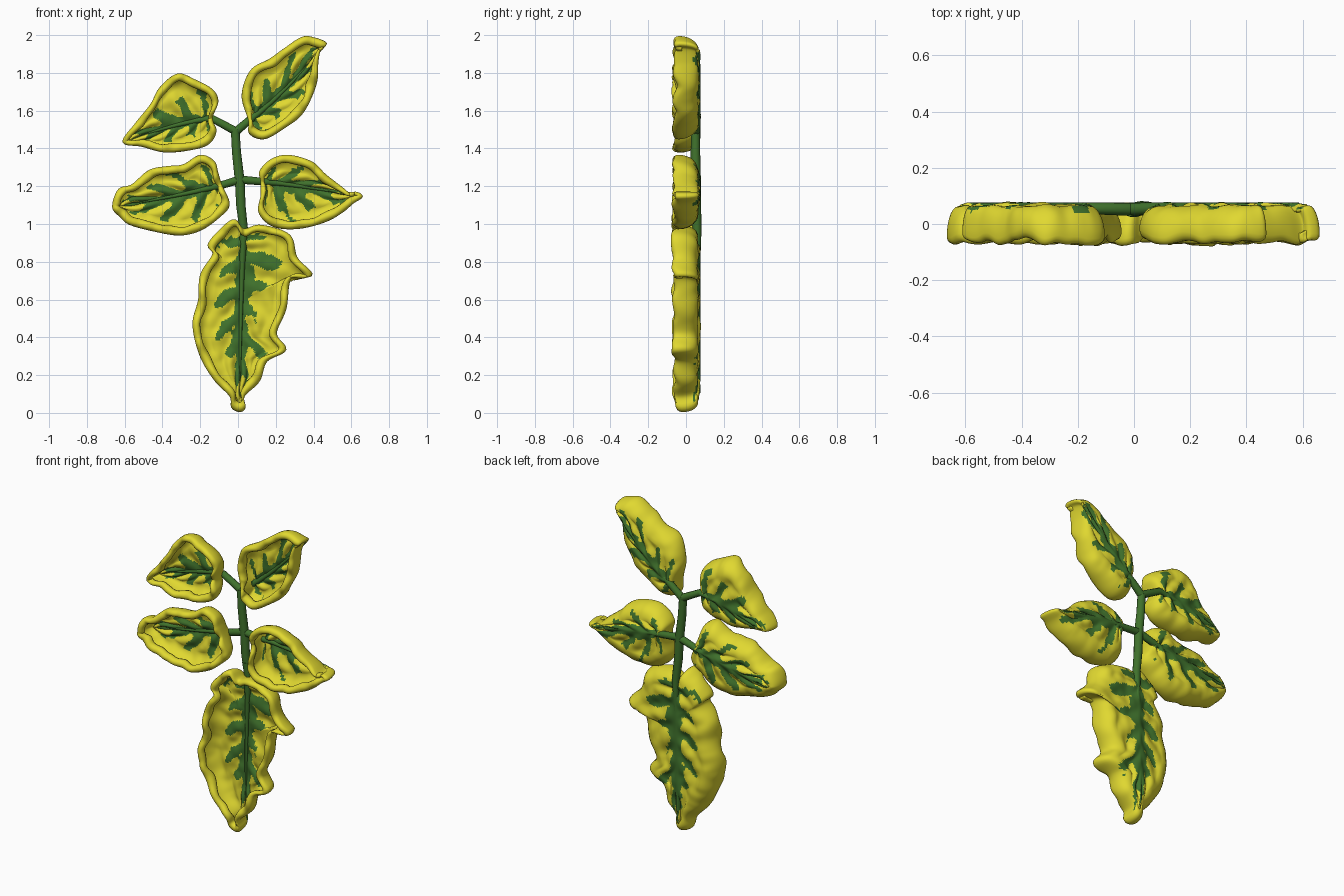
import bpy, bmesh, math
from mathutils import Vector, noise

cube = bpy.data.objects.get("Cube")
if cube:
    bpy.data.objects.remove(cube, do_unlink=True)


def make_material(name, colour):
    mat = bpy.data.materials.new(name)
    mat.use_nodes = True
    mat.diffuse_color = colour
    bsdf = mat.node_tree.nodes["Principled BSDF"]
    bsdf.inputs["Base Color"].default_value = colour
    bsdf.inputs["Roughness"].default_value = 0.7
    return mat


YELLOW = make_material("leaf yellow", (0.75, 0.69, 0.03, 1))
GREEN = make_material("vein green", (0.05, 0.165, 0.025, 1))
HALF = 110                   # samples along each side of a leaflet
FLAT, WALL, LIP = 22, 7, 8   # rings on the blade, the raised wall and the lip


def catmull(a, b, c, d, t):
    return 0.5 * (2 * b + (c - a) * t + (2 * a - 5 * b + 4 * c - d) * t * t
                  + (3 * b - a - 3 * c + d) * t ** 3)


def resample(points, count):
    """Even spacing along a dense polyline, both ends included."""
    dist = [0]
    for p, q in zip(points, points[1:]):
        dist.append(dist[-1] + (q - p).length)
    out, k = [], 0
    for i in range(count + 1):
        want = dist[-1] * i / count
        while k < len(points) - 2 and dist[k + 1] < want:
            k += 1
        f = (want - dist[k]) / max(dist[k + 1] - dist[k], 1e-6)
        out.append(points[k].lerp(points[k + 1], min(f, 1)))
    return out


def bezier(a, b, c, t):
    return a.lerp(b, t).lerp(b.lerp(c, t), t)


def tube(name, points, radii):
    """Round tapered tube through points."""
    curve = bpy.data.curves.new(name, "CURVE")
    curve.dimensions = "3D"
    curve.bevel_depth = 1
    curve.bevel_resolution = 3
    curve.use_fill_caps = True
    spline = curve.splines.new("POLY")
    spline.points.add(len(points) - 1)
    for sp, p, r in zip(spline.points, points, radii):
        sp.co = (*p, 1)
        sp.radius = r
    spline.use_smooth = True
    curve.materials.append(GREEN)
    obj = bpy.data.objects.new(name, curve)
    bpy.context.collection.objects.link(obj)


def is_vein(p, t, u, side, seed, veins):
    """Green along the midrib, with ragged side branches toward the edge."""
    rag = noise.noise(Vector((p.x * 24, p.y * 24, seed)))
    branch = math.cos(math.tau * (t * veins - u * 1.3 + 0.25 * side)) + 0.7 * rag
    reach = (0.72 + 0.5 * noise.noise(Vector((t * 5, side, seed)))) * (1 - 0.25 * t)
    core = 0.21 - 0.08 * t + 0.12 * rag
    return u < core or (branch > 1.1 * u - 0.15 and u < reach + 0.15 * rag)


def leaflet(name, root, base, bend, tip, side_a, side_b, veins, seed):
    base, bend, tip = Vector(base), Vector(bend), Vector(tip)
    # closed outline, then one even run of samples per side
    a, b = [Vector(p) for p in side_a], [Vector(p) for p in side_b]
    loop = [base] + a + [tip] + b[::-1]
    n = len(loop)
    dense = []
    for i in range(n):
        quad = [loop[(i + k) % n] for k in (-1, 0, 1, 2)]
        dense += [catmull(*quad, s / 12) for s in range(12)]
    split = (len(a) + 1) * 12
    down = resample(dense[:split + 1], HALF)
    back = resample(dense[split:] + [dense[0]], HALF)
    edge = [(p, i / HALF, 0) for i, p in enumerate(down[:-1])]
    edge += [(p, 1 - i / HALF, 1) for i, p in enumerate(back[:-1])]

    bm = bmesh.new()
    columns = []
    for rim, t, side in edge:
        mid = bezier(base, bend, tip, 0.06 + 0.84 * t)
        out = rim - mid
        reach = out.length
        out.normalize()
        wave = noise.noise(Vector((rim.x * 11, rim.y * 11, seed)))
        roll = min(0.075, 0.5 * reach)
        lip = min(0.017, 0.2 * reach) * (1 + 0.4 * wave)
        top = -0.038 + 0.03 * wave
        col = []
        for j in range(FLAT + WALL + LIP + 1):
            if j <= FLAT:             # gently domed blade with oblique folds
                v = j / FLAT
                r = (reach - roll) * v
                y = 0.07 - 0.012 * v * v
                fold = math.cos(math.tau * (t * veins - v * 1.1 + 0.25 * side))
                y -= 0.009 * math.sin(math.pi * v) * (1 + fold)
            elif j <= FLAT + WALL:    # rounded wall rising to the front
                ang = math.pi / 2 * (1 - (j - FLAT) / WALL)
                r = reach - roll + roll * math.cos(ang)
                y = top + (0.058 - top) * math.sin(ang)
            else:                     # narrow lip curled inward
                ang = math.radians(-215) * (j - FLAT - WALL) / LIP
                r = reach - lip + lip * math.cos(ang)
                y = top + lip * 1.3 * math.sin(ang)
            p = mid + out * r
            crinkle = 0.008 * noise.noise(Vector((p.x * 18, p.y * 18, seed))) * min(1, j / 6)
            col.append((bm.verts.new((p.x, y + crinkle, p.y)), p, r / reach))
        columns.append(col)
    for i, one in enumerate(columns):
        two = columns[(i + 1) % len(columns)]
        t, side = edge[i][1], edge[i][2]
        for j in range(FLAT + WALL + LIP):
            face = bm.faces.new((one[j][0], one[j + 1][0], two[j + 1][0], two[j][0]))
            face.smooth = True
            green = j < FLAT + 3 and is_vein(one[j][1], t, one[j][2], side, seed, veins)
            face.material_index = int(green)
    bmesh.ops.remove_doubles(bm, verts=bm.verts, dist=0.0002)
    bmesh.ops.recalc_face_normals(bm, faces=bm.faces)
    mesh = bpy.data.meshes.new(name)
    bm.to_mesh(mesh)
    bm.free()
    mesh.materials.append(YELLOW)
    mesh.materials.append(GREEN)
    obj = bpy.data.objects.new(name, mesh)
    bpy.context.collection.objects.link(obj)
    skin = obj.modifiers.new("thickness", "SOLIDIFY")
    skin.thickness = 0.012
    skin.offset = 0

    # stalk and midrib
    line = [Vector(root)] + [bezier(base, bend, tip, s / 10) for s in range(9)]
    pts = [(p.x, 0.052 + 0.01 * min(1, i / 3), p.y) for i, p in enumerate(line)]
    tube(name + "_midrib", pts, [0.023, 0.021, 0.017] + [0.014 - 0.0015 * i for i in range(7)])


leaflet("upper_left_leaflet", (-0.01, 1.49), (0.06, 1.55), (0.24, 1.68), (0.465, 1.955),
        [(0.025, 1.68), (0.07, 1.81), (0.17, 1.87), (0.24, 1.92), (0.34, 1.985), (0.41, 1.98)],
        [(0.065, 1.48), (0.14, 1.455), (0.24, 1.51), (0.34, 1.59), (0.41, 1.74), (0.42, 1.86),
         (0.435, 1.93)],
        4, 1.3)
leaflet("upper_right_leaflet", (-0.01, 1.49), (-0.14, 1.56), (-0.35, 1.53), (-0.605, 1.435),
        [(-0.11, 1.65), (-0.14, 1.71), (-0.23, 1.76), (-0.32, 1.79), (-0.41, 1.72),
         (-0.46, 1.63), (-0.54, 1.53)],
        [(-0.12, 1.49), (-0.16, 1.425), (-0.26, 1.395), (-0.39, 1.385), (-0.51, 1.415)],
        4, 4.7)
leaflet("middle_right_leaflet", (0.01, 1.235), (-0.09, 1.205), (-0.3, 1.15), (-0.66, 1.09),
        [(-0.11, 1.27), (-0.13, 1.33), (-0.2, 1.36), (-0.29, 1.31), (-0.38, 1.3),
         (-0.47, 1.28), (-0.56, 1.205), (-0.63, 1.18)],
        [(-0.05, 1.105), (-0.1, 1.04), (-0.2, 0.97), (-0.31, 0.945), (-0.44, 0.965),
         (-0.57, 1.0), (-0.62, 1.04)],
        4, 7.1)
leaflet("middle_left_leaflet", (0.01, 1.235), (0.125, 1.225), (0.3, 1.21), (0.655, 1.145),
        [(0.12, 1.28), (0.18, 1.34), (0.27, 1.36), (0.39, 1.325), (0.46, 1.26),
         (0.55, 1.19), (0.6, 1.15), (0.625, 1.165)],
        [(0.125, 1.15), (0.115, 1.06), (0.19, 0.99), (0.32, 0.98), (0.46, 1.015),
         (0.55, 1.065), (0.61, 1.115)],
        4, 9.9)
leaflet("lower_leaflet", (0.02, 1.05), (0.03, 0.97), (0.01, 0.5), (0.01, 0.01),
        [(-0.02, 1.02), (-0.09, 0.97), (-0.155, 0.89), (-0.13, 0.84), (-0.195, 0.73),
         (-0.205, 0.6), (-0.235, 0.47), (-0.2, 0.31), (-0.125, 0.18), (-0.04, 0.09),
         (-0.03, 0.03)],
        [(0.12, 0.99), (0.27, 0.94), (0.31, 0.82), (0.39, 0.73), (0.28, 0.72), (0.25, 0.55),
         (0.2, 0.42), (0.25, 0.335), (0.15, 0.275), (0.11, 0.17), (0.03, 0.09), (0.035, 0.03)],
        6, 12.4)

# main stem
tube("main_stem",
     [(-0.015, 0.05, 1.5), (-0.008, 0.05, 1.38), (0.01, 0.052, 1.22), (0.015, 0.054, 1.1),
      (0.03, 0.058, 0.97), (0.025, 0.062, 0.8)],
     [0.024, 0.025, 0.027, 0.026, 0.024, 0.014])
